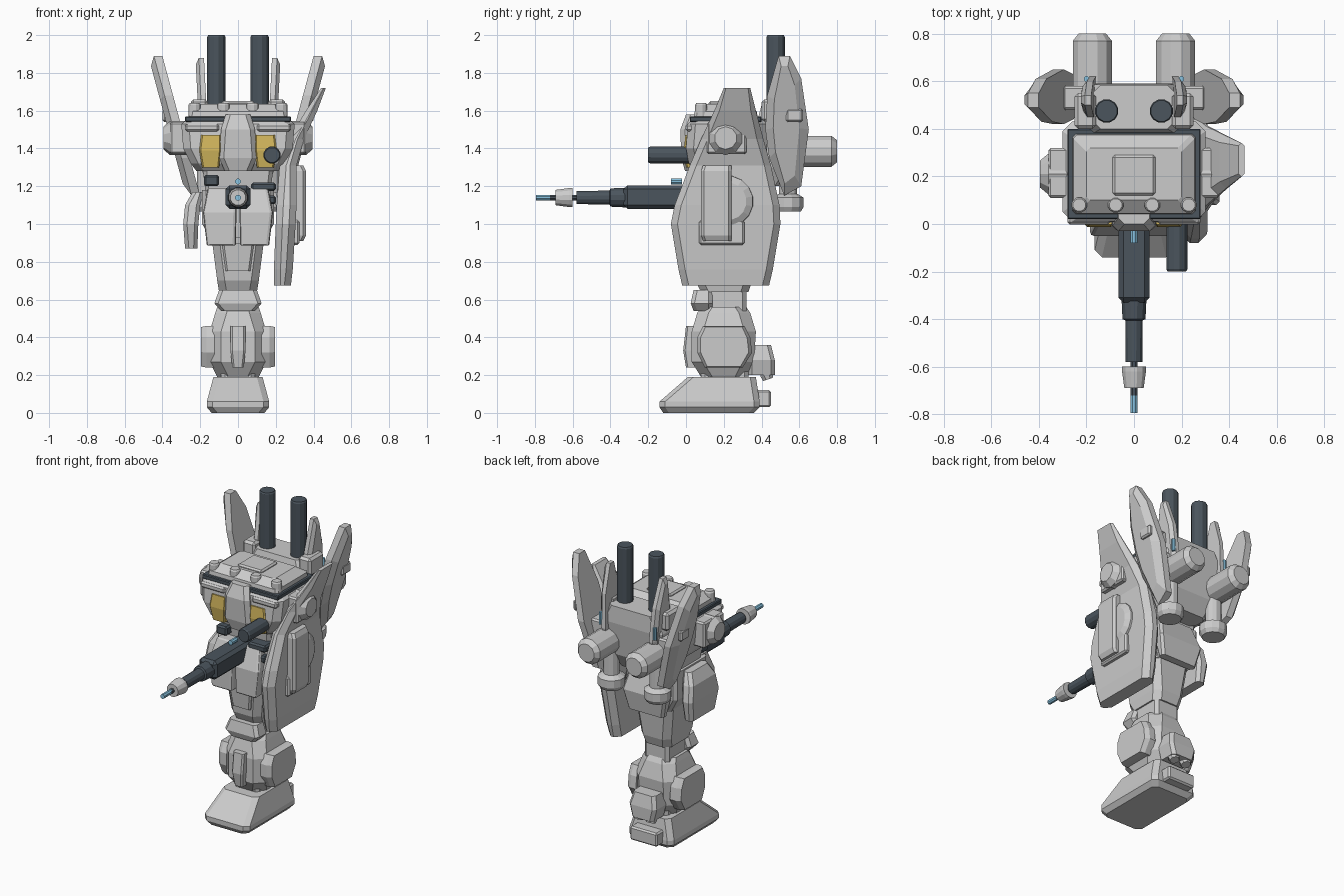
import bpy, bmesh, math
from mathutils import Vector


def material(name, rgb):
    m = bpy.data.materials.new(name)
    m.diffuse_color = (*rgb, 1)
    return m


DARK = material("dark_metal", (0.07, 0.09, 0.11))
YELLOW = material("yellow", (0.65, 0.47, 0.11))
BLUE = material("blue", (0.25, 0.55, 0.75))


def finish(name, rings, mat=None, bevel=0.0):
    """Skin a list of equal-length point rings and cap both ends."""
    bm = bmesh.new()
    vr = [[bm.verts.new(p) for p in r] for r in rings]
    n = len(rings[0])
    for a, b in zip(vr, vr[1:]):
        for i in range(n):
            bm.faces.new((a[i], a[(i + 1) % n], b[(i + 1) % n], b[i]))
    bm.faces.new(vr[0])
    bm.faces.new(vr[-1])
    bmesh.ops.recalc_face_normals(bm, faces=bm.faces)
    me = bpy.data.meshes.new(name)
    bm.to_mesh(me)
    bm.free()
    ob = bpy.data.objects.new(name, me)
    bpy.context.collection.objects.link(ob)
    if mat:
        me.materials.append(mat)
    if bevel:
        mod = ob.modifiers.new("bevel", 'BEVEL')
        mod.width, mod.segments, mod.limit_method = bevel, 1, 'ANGLE'
    return ob


def loft(name, rows, cut=0.02, mat=None, s=1, bevel=0.0):
    """Stack of corner-cut rectangles; each row is z, x0, x1, y0, y1."""
    rings = []
    for z, x0, x1, y0, y1 in rows:
        c = min(cut, 0.45 * (x1 - x0), 0.45 * (y1 - y0))
        pts = [(x0 + c, y0), (x1 - c, y0), (x1, y0 + c), (x1, y1 - c),
               (x1 - c, y1), (x0 + c, y1), (x0, y1 - c), (x0, y0 + c)]
        rings.append([(s * x, y, z) for x, y in pts])
    return finish(name, rings, mat, bevel)


def box(name, x0, x1, y0, y1, z0, z1, mat=None, s=1, bevel=0.01):
    rings = [[(s * x, y, z) for x, y in ((x0, y0), (x1, y0), (x1, y1), (x0, y1))] for z in (z0, z1)]
    return finish(name, rings, mat, bevel)


def turned(name, at, axis, prof, mat=None, n=12):
    """Revolved profile of (distance, radius) along an axis."""
    q = Vector(axis).to_track_quat('Z', 'Y')
    rings = [[Vector(at) + q @ Vector((r * math.cos(2 * math.pi * (i + .5) / n),
              r * math.sin(2 * math.pi * (i + .5) / n), t)) for i in range(n)] for t, r in prof]
    return finish(name, rings, mat)


def plate(name, prof, xout, thick, lean, inset, s=1, zref=0, mat=None):
    """Side-profile (y, z) plate with a chamfered outer face, leaning outward with height."""
    cy = sum(p[0] for p in prof) / len(prof)
    cz = sum(p[1] for p in prof) / len(prof)
    rings = []
    for dx, k in ((-thick, 1), (-thick * .4, 1), (0, 1 - inset)):
        ring = []
        for y, z in prof:
            y2, z2 = cy + (y - cy) * k, cz + (z - cz) * (1 - (1 - k) * .4)
            ring.append((s * (xout + dx + lean * (z2 - zref)), y2, z2))
        rings.append(ring)
    return finish(name, rings, mat)


# Foot and heel
loft("foot", [(0, -.14, .14, -.12, .36), (.03, -.165, .165, -.14, .39),
              (.06, -.165, .165, -.14, .39), (.19, -.13, .13, .01, .37)], .03)
box("heel", -.1, .1, .36, .45, .03, .12)

# Shin with pods, front plate and calf thruster
loft("ankle", [(.15, -.09, .09, .08, .33), (.22, -.09, .09, .08, .33)])
loft("shin", [(.19, -.11, .11, .08, .32), (.27, -.15, .15, .03, .36), (.43, -.15, .15, .03, .37),
              (.53, -.12, .12, .06, .34), (.56, -.11, .11, .08, .32)], .06)
for s in (-1, 1):
    plate("shin_pod", [(.06, .32), (.1, .24), (.3, .24), (.35, .32), (.34, .4), (.31, .46), (.09, .46), (.06, .4)],
          .195, .07, 0, .12, s)
    turned("calf_nozzle", (s * .045, .42, .22), (0, .35, -1), [(-.03, .03), (.02, .036), (.045, .03)], n=8)
loft("shin_front_plate", [(.24, -.03, .03, .0, .08), (.33, -.04, .04, -.015, .08), (.46, -.04, .04, .0, .08)], .01)
loft("calf_block", [(.2, -.08, .08, .33, .47), (.28, -.1, .1, .33, .47), (.36, -.08, .08, .33, .45)], .02)

# Knee and thigh
loft("knee_joint", [(.54, -.09, .09, .09, .32), (.66, -.09, .09, .09, .32)])
loft("knee_guard", [(.54, -.09, .09, .04, .14), (.58, -.125, .125, .025, .14), (.65, -.1, .1, .04, .14)], .02)
loft("thigh", [(.64, -.1, .1, .08, .33), (.7, -.11, .11, .05, .35), (.93, -.14, .14, .03, .37)], .04)
loft("thigh_panel", [(.75, -.065, .065, .03, .1), (.9, -.085, .085, .015, .1)], .01)

# Hips and skirt plates
loft("pelvis", [(.9, -.13, .13, .05, .36), (1.0, -.19, .19, .04, .38), (1.18, -.19, .19, .04, .38)], .02)
for s in (-1, 1):
    loft("front_skirt", [(.885, .012, .165, -.05, .04), (1.06, .008, .185, -.05, .05), (1.19, .01, .16, .0, .08)],
         .01, s=s, bevel=.008)
    loft("side_skirt", [(.87, .215, .28, .08, .34), (1.0, .21, .29, .05, .36), (1.1, .2, .28, .07, .34),
                        (1.17, .18, .24, .1, .3)], .02, s=s)
loft("rear_skirt", [(.89, -.13, .13, .38, .43), (1.02, -.16, .16, .37, .45), (1.17, -.13, .13, .34, .4)], .015)

# Waist with dark louvres
loft("waist", [(1.15, -.17, .17, .08, .37), (1.32, -.19, .19, .06, .38)])
for z in (1.13, 1.2):
    box("waist_louvre", .07, .2, .0, .1, z - .025, z + .02, DARK)
box("waist_clamp", -.18, -.1, .02, .1, 1.2, 1.26, DARK)

# Chest, cockpit hatch and vents
loft("chest", [(1.28, -.22, .22, .05, .4), (1.32, -.25, .25, .015, .42), (1.4, -.29, .29, .0, .43),
               (1.53, -.3, .3, .01, .43), (1.56, -.26, .26, .04, .4)], .04)
loft("cockpit_hatch", [(1.28, -.07, .07, -.005, .1), (1.35, -.1, .1, -.025, .1),
                       (1.5, -.09, .09, -.03, .1), (1.58, -.065, .065, .0, .1)], .025)
for s in (-1, 1):
    loft("chest_vent", [(1.3, .1, .19, -.0, .06), (1.39, .09, .205, -.012, .06), (1.47, .09, .195, -.003, .06)],
         .008, YELLOW, s)
    box("chest_brow", .1, .28, -.002, .06, 1.49, 1.53, s=s)
    # Shoulder stub
    turned("shoulder_stub", (s * .26, .21, 1.455), (s, 0, 0), [(0, .09), (.1, .09), (.135, .06)], n=10)
    box("shoulder_mount", .27, .36, .11, .32, 1.37, 1.54, s=s)

# Flat upper deck with stud row
box("deck_rim", -.28, .28, .02, .4, 1.54, 1.57, DARK, bevel=.005)
loft("deck", [(1.56, -.26, .26, .04, .38), (1.595, -.255, .255, .045, .375), (1.635, -.2, .2, .1, .32)], .015)
box("deck_hatch", -.09, .09, .12, .29, 1.6, 1.65)
for x in (-.23, -.077, .077, .23):
    turned("deck_stud", (x, .08, 1.56), (0, 0, 1), [(0, .033), (.07, .033), (.08, .027)])

# Backpack
loft("backpack", [(1.2, -.15, .15, .37, .5), (1.3, -.2, .2, .37, .56), (1.52, -.22, .22, .37, .59),
                  (1.63, -.17, .17, .4, .585)], .03)
for s in (-1, 1):
    box("backpack_shoulder", .16, .25, .4, .55, 1.54, 1.66, s=s, bevel=.015)
    turned("upright_barrel", (s * .115, .475, 1.55), (0, 0, 1), [(0, .05), (.44, .05), (.45, .045)], DARK)
    turned("rear_thruster", (s * .175, .5, 1.385), (0, 1, 0), [(0, .085), (.27, .085), (.3, .06)])
    turned("down_nozzle", (s * .17, .54, 1.35), (0, 0, -1),
           [(0, .05), (.19, .05), (.21, .085), (.26, .085), (.285, .07)])
    turned("blade_rod", (s * .2, .61, 1.5), (0, 0, 1), [(0, .012), (.08, .012)], BLUE, 8)
    # Paired fins
    outer = [(.52, 1.15), (.44, 1.35), (.42, 1.5), (.43, 1.68), (.49, 1.89), (.55, 1.89),
             (.61, 1.77), (.65, 1.5), (.61, 1.2)]
    plate("outer_fin", outer, .47, .075, .27, .4, s, 1.87)
    inner = [(.5, 1.3), (.46, 1.45), (.45, 1.66), (.5, 1.88), (.54, 1.88), (.6, 1.7), (.62, 1.48), (.58, 1.3)]
    plate("inner_fin", inner, .225, .045, .05, .3, s, 1.88)
    box("fin_mount", .16, .3, .48, .58, 1.36, 1.5, s=s)
    box("fin_latch", .37, .4, .53, .62, 1.54, 1.61, s=s)

# Shield on the right, kinked outward at the top
loft("shield", [(.675, .19, .28, -.02, .44), (.76, .19, .29, -.04, .46), (1.0, .2, .305, -.08, .5),
                (1.1, .205, .31, -.06, .495), (1.31, .22, .31, .02, .45), (1.45, .27, .35, .08, .41),
                (1.6, .36, .42, .15, .37), (1.72, .44, .465, .2, .34)], .035)
loft("shield_panel", [(.91, .29, .345, .09, .24), (.94, .29, .36, .08, .24), (1.28, .29, .36, .08, .24),
                      (1.31, .29, .345, .09, .24)], .015)
box("shield_panel_base", .28, .325, .07, .31, .89, 1.02)
turned("shield_hub", (.27, .22, 1.12), (1, 0, 0), [(0, .14), (.05, .135), (.07, .1)], n=16)

# Main gun pointing forward
box("gun_body", -.065, .065, -.33, .1, 1.08, 1.205, DARK, bevel=.02)
turned("gun_sleeve", (0, -.3, 1.14), (0, -1, 0), [(0, .055), (.1, .05), (.105, .038), (.28, .036)], DARK)
turned("gun_neck", (0, -.55, 1.14), (0, -1, 0), [(0, .016), (.17, .016)], DARK, 8)
turned("gun_muzzle", (0, -.6, 1.14), (0, -1, 0), [(0, .052), (.02, .052), (.09, .042)])
turned("gun_emitter", (0, -.71, 1.14), (0, -1, 0), [(0, .016), (.085, .016)], BLUE, 8)
turned("gun_sight", (0, -.02, 1.225), (0, -1, 0), [(0, .016), (.06, .016)], BLUE, 8)

# Secondary cannon
turned("chest_cannon", (.18, .05, 1.365), (0, -1, 0), [(0, .046), (.24, .046), (.25, .04)], DARK)
